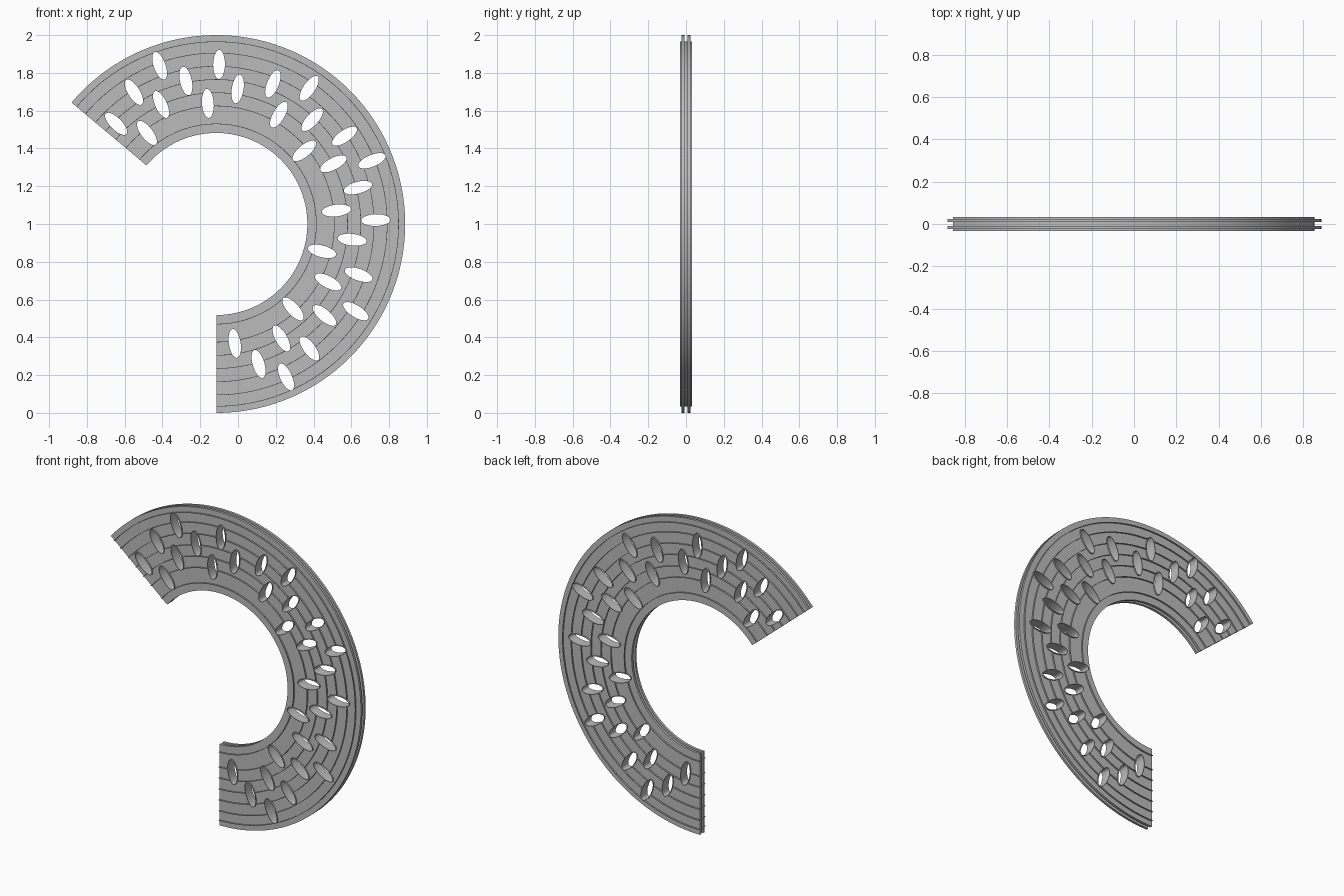
import bpy, bmesh, math
from math import sin, cos, radians
from mathutils import Vector

if "Cube" in bpy.data.objects:
    bpy.data.objects.remove(bpy.data.objects["Cube"])

CENTRE = Vector((-0.115, 0, 1))
START, END, STEPS = radians(-90), radians(140), 115
HALF_DEPTH = 0.033

grey = bpy.data.materials.new("plain grey")
grey.use_nodes = True
grey.diffuse_color = (0.5, 0.5, 0.5, 1)
grey.node_tree.nodes["Principled BSDF"].inputs["Base Color"].default_value = grey.diffuse_color


def polar(r, angle, y):
    return CENTRE + Vector((r * cos(angle), y, r * sin(angle)))


def make_object(name, bm):
    bmesh.ops.recalc_face_normals(bm, faces=bm.faces)
    mesh = bpy.data.meshes.new(name)
    bm.to_mesh(mesh)
    bm.free()
    mesh.materials.append(grey)
    obj = bpy.data.objects.new(name, mesh)
    bpy.context.collection.objects.link(obj)
    return obj


def arc_sector(name, r0, r1, y0, y1):
    """Rectangular section swept around the open arc."""
    bm = bmesh.new()
    rows = []
    for i in range(STEPS + 1):
        a = START + (END - START) * i / STEPS
        rows.append([bm.verts.new(polar(r, a, y))
                     for r, y in ((r0, y0), (r1, y0), (r1, y1), (r0, y1))])
    for a, b in zip(rows, rows[1:]):
        for k in range(4):
            n = (k + 1) % 4
            bm.faces.new((a[k], a[n], b[n], b[k]))
    bm.faces.new(rows[0])
    bm.faces.new(rows[-1])
    return make_object(name, bm)


def ellipse_ring(bm, r, angle, half_long, half_wide, y, sides=32):
    out = Vector((cos(angle), 0, sin(angle)))
    across = Vector((-sin(angle), 0, cos(angle)))
    mid = polar(r, angle, y)
    return [bm.verts.new(mid + out * half_long * cos(t) + across * half_wide * sin(t))
            for t in (math.tau * k / sides for k in range(sides))]


def bridge(bm, a, b):
    for k in range(len(a)):
        n = (k + 1) % len(a)
        bm.faces.new((a[k], a[n], b[n], b[k]))


# Slot layout: one spiral group repeated around the arc
GROUP = [(0.89, 109.7), (0.845, 89), (0.774, 102), (0.823, 122), (0.697, 114.8),
         (0.75, 135), (0.606, 127.3), (0.64, 94), (0.724, 81), (0.8, 68),
         (0.871, 55.6), (0.667, 60.2)]
slots = [(r, radians(a - 87.6 * turn)) for turn in range(3) for r, a in GROUP
         if a - 87.6 * turn > -84]
slots.append((0.578, radians(-14.5)))

# Slot cutters and thin slot sleeves
LONG, WIDE, WALL = 0.077, 0.031, 0.002
cut_bm, sleeve_bm = bmesh.new(), bmesh.new()
for r, a in slots:
    front = ellipse_ring(cut_bm, r, a, LONG + WALL / 2, WIDE + WALL / 2, -0.1)
    back = ellipse_ring(cut_bm, r, a, LONG + WALL / 2, WIDE + WALL / 2, 0.1)
    bridge(cut_bm, front, back)
    cut_bm.faces.new(front)
    cut_bm.faces.new(back)
    loops = [ellipse_ring(sleeve_bm, r, a, LONG + w, WIDE + w, y)
             for w, y in ((0, -HALF_DEPTH), (WALL, -HALF_DEPTH),
                          (WALL, HALF_DEPTH), (0, HALF_DEPTH))]
    for k in range(4):
        bridge(sleeve_bm, loops[k], loops[(k + 1) % 4])
cutter = make_object("slot_cutter", cut_bm)
cutter.hide_render = True
cutter.hide_set(True)
sleeves = make_object("slot_sleeves", sleeve_bm)

# Two face plates with a gap between them
parts = [arc_sector("front_plate", 0.482, 1.0, -0.024, -0.009),
         arc_sector("back_plate", 0.482, 1.0, 0.009, 0.024)]

# Thin concentric ribs standing proud of both plates
for i, r in enumerate((0.53, 0.625, 0.695, 0.765, 0.835, 0.905, 0.965)):
    parts.append(arc_sector(f"rib_{i + 1}", r - 0.0015, r + 0.0015, -HALF_DEPTH, HALF_DEPTH))

for obj in parts:
    cut = obj.modifiers.new("slots", "BOOLEAN")
    cut.operation = "DIFFERENCE"
    cut.solver = "EXACT"
    cut.object = cutter

# Smooth the curved walls, keep the edges sharp
bpy.ops.object.select_all(action="DESELECT")
for obj in parts + [sleeves]:
    obj.select_set(True)
    bpy.context.view_layer.objects.active = obj
for obj in parts:
    bpy.context.view_layer.objects.active = obj
    bpy.ops.object.modifier_apply(modifier="slots")
bpy.ops.object.shade_smooth_by_angle(angle=radians(30))
bpy.data.objects.remove(cutter)
